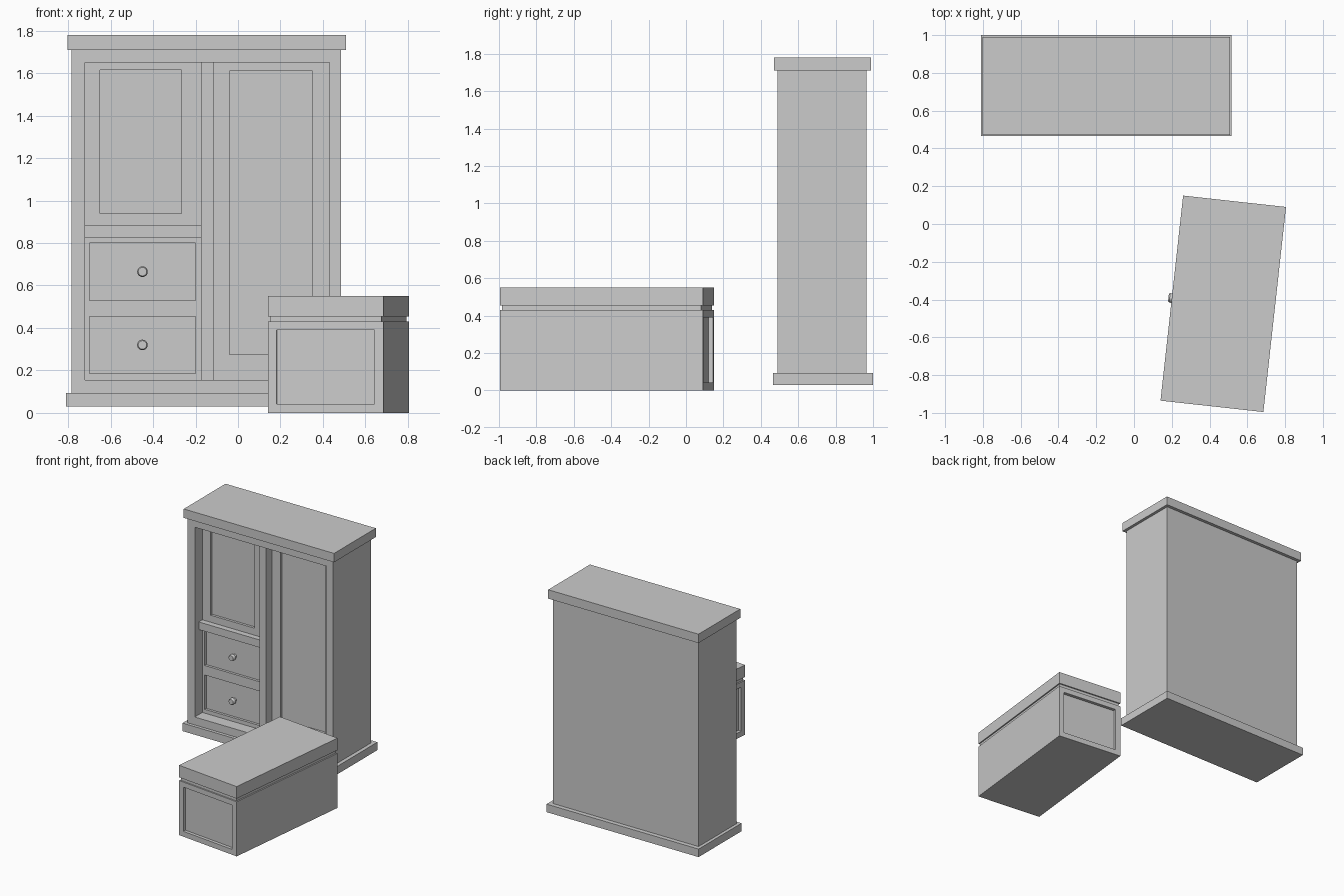
import bpy, bmesh, math
from mathutils import Matrix, Vector

cube = bpy.data.objects.get("Cube")
if cube:
    bpy.data.objects.remove(cube, do_unlink=True)

grey = bpy.data.materials.new("plain grey")
grey.use_nodes = True
grey.diffuse_color = (0.6, 0.6, 0.6, 1)
grey.node_tree.nodes["Principled BSDF"].inputs["Base Color"].default_value = grey.diffuse_color


def finish(name, bm):
    mesh = bpy.data.meshes.new(name)
    bmesh.ops.recalc_face_normals(bm, faces=bm.faces)
    bm.to_mesh(mesh)
    bm.free()
    mesh.materials.append(grey)
    obj = bpy.data.objects.new(name, mesh)
    bpy.context.collection.objects.link(obj)
    return obj


def box(name, x, y, z):
    """Box given by its (low, high) range on each axis."""
    bm = bmesh.new()
    bmesh.ops.create_cube(bm, size=1)
    for v in bm.verts:
        v.co = Vector([(r[0] + r[1]) / 2 + c * (r[1] - r[0]) for c, r in zip(v.co, (x, y, z))])
    return finish(name, bm)


def cut(obj, x, y, z):
    """Cut a rectangular recess out of a part."""
    cutter = box("cutter", x, y, z)
    cutter.hide_render = True
    mod = obj.modifiers.new("recess", "BOOLEAN")
    mod.operation, mod.object, mod.solver = "DIFFERENCE", cutter, "EXACT"
    bpy.context.view_layer.objects.active = obj
    bpy.ops.object.modifier_apply(modifier=mod.name)
    bpy.data.objects.remove(cutter, do_unlink=True)


def knob(name, place, length):
    """Turned knob: slim stem, round-edged head; its axis points to local -y."""
    profile = [(0.014, 0), (0.014, 0.4), (0.025, 0.5), (0.025, 0.85), (0.02, 1), (0, 1)]
    bm = bmesh.new()
    verts = [bm.verts.new((r, -t * length, 0)) for r, t in profile]
    edges = [bm.edges.new(pair) for pair in zip(verts, verts[1:])]
    bmesh.ops.spin(bm, geom=verts + edges, axis=(0, 1, 0), cent=(0, 0, 0),
                   angle=math.tau, steps=20)
    bmesh.ops.remove_doubles(bm, verts=bm.verts, dist=1e-5)
    obj = finish(name, bm)
    obj.data.transform(place)
    bpy.ops.object.select_all(action="DESELECT")
    obj.select_set(True)
    bpy.context.view_layer.objects.active = obj
    bpy.ops.object.shade_smooth_by_angle(angle=math.radians(35))
    return obj


# Wardrobe carcass with its front opening
FRONT, DOOR = 0.49, 0.585
LEFT, RIGHT = (-0.72, -0.175), (-0.115, 0.43)
carcass = box("wardrobe_carcass", (-0.785, 0.485), (FRONT, 0.965), (0.09, 1.71))
cut(carcass, (LEFT[0], RIGHT[1]), (0.4, DOOR), (0.155, 1.65))
box("wardrobe_cornice", (-0.802, 0.508), (0.47, 0.99), (1.71, 1.78))
box("wardrobe_plinth", (-0.81, 0.515), (0.465, 1.0), (0.03, 0.093))

# Divider and shelf inside the opening
box("wardrobe_divider", (LEFT[1], RIGHT[0]), (0.515, DOOR), (0.155, 1.65))
box("wardrobe_shelf", LEFT, (0.54, DOOR), (0.825, 0.885))

# Recessed door and drawer panels
DEPTH = 0.02
doors = {"left_door": ((-0.65, -0.265), (0.94, 1.615), 1.49),
         "right_door": ((-0.04, 0.35), (0.275, 1.61), 1.355)}
for name, (x, z, rail) in doors.items():
    cut(carcass, x, (0.5, DOOR + DEPTH), z)
    box(name + "_upper_panel", x, (DOOR + DEPTH - 0.003, DOOR + DEPTH + 0.01), (rail, z[1]))
for name, z in {"upper_drawer": (0.53, 0.80), "lower_drawer": (0.185, 0.455)}.items():
    cut(carcass, (-0.70, -0.20), (0.5, DOOR + DEPTH), z)
    knob(name + "_knob", Matrix.Translation((-0.45, DOOR + DEPTH, sum(z) / 2)), 0.05)

# Chest, built straight and then turned into place
W, L, M = 0.274, 0.546, 0.042
body = box("chest_body", (-W, W), (-L, L), (0, 0.43))
panel_z = (0.042, 0.39)
for side in (-1, 1):
    end = sorted((side * (L - 0.025), side * (L + 0.1)))
    cut(body, (M - W, W - M), end, panel_z)
cut(body, (-W - 0.1, 0.025 - W), (M - L, L - M), panel_z)
neck = box("chest_neck", (0.01 - W, W - 0.01), (0.01 - L, L - 0.01), (0.43, 0.455))
lid = box("chest_lid", (-W, W), (-L, L), (0.455, 0.55))
handle = knob("chest_knob", Matrix.Translation((0.025 - W, 0, 0.216))
              @ Matrix.Rotation(-math.pi / 2, 4, "Z"), 0.043)
for part in (body, neck, lid, handle):
    part.location = (0.4725, -0.4225, 0)
    part.rotation_euler.z = math.radians(-6.3)
